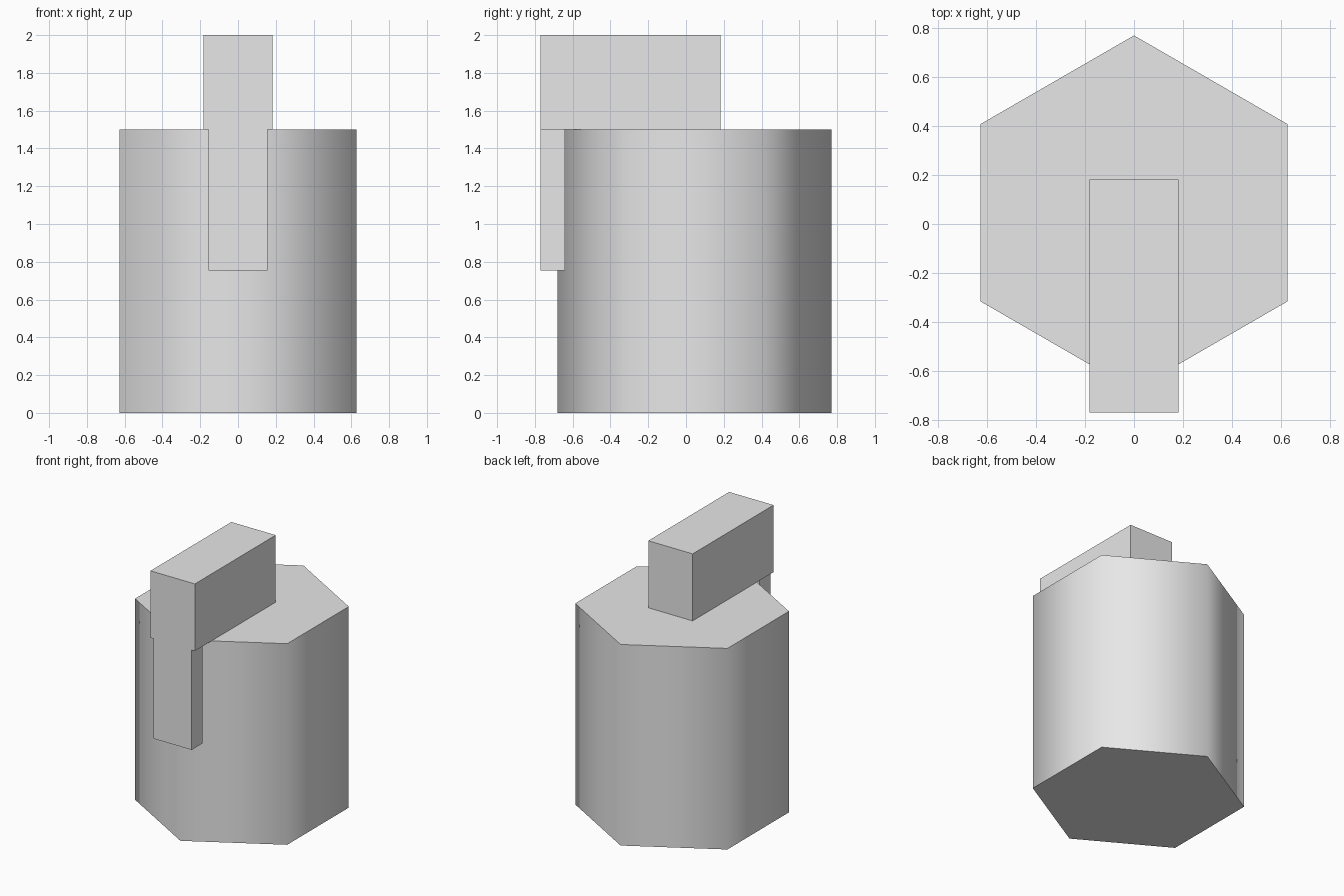
import bpy
import math

default_cube = bpy.data.objects.get("Cube")
if default_cube:
    bpy.data.objects.remove(default_cube, do_unlink=True)

# Single plain grey
grey = bpy.data.materials.new("light_grey")
grey.use_nodes = True
grey.diffuse_color = (0.8, 0.8, 0.8, 1)
grey.node_tree.nodes["Principled BSDF"].inputs["Base Color"].default_value = (0.8, 0.8, 0.8, 1)


def finish(name):
    obj = bpy.context.object
    obj.name = obj.data.name = name
    obj.data.materials.append(grey)
    return obj


def box(name, half_width, y0, y1, z0, z1):
    bpy.ops.mesh.primitive_cube_add(size=1, location=(0, (y0 + y1) / 2, (z0 + z1) / 2))
    bpy.context.object.scale = (2 * half_width, y1 - y0, z1 - z0)
    bpy.ops.object.transform_apply(location=False, rotation=False, scale=True)
    return finish(name)


# Hexagonal body, corner to the back, sides smoothed and caps flat
BODY_TOP = 1.5
bpy.ops.mesh.primitive_cylinder_add(vertices=6, radius=0.725, depth=BODY_TOP,
                                    location=(0, 0.046, BODY_TOP / 2))
finish("hexagonal_body")
bpy.ops.object.shade_smooth_by_angle(angle=math.radians(70))

# Block on top, overhanging the front, with a tab hanging below it
FRONT = -0.77
box("top_block", 0.183, FRONT, 0.183, BODY_TOP, 2.0)
box("front_tab", 0.157, FRONT, -0.64, 0.755, BODY_TOP)
